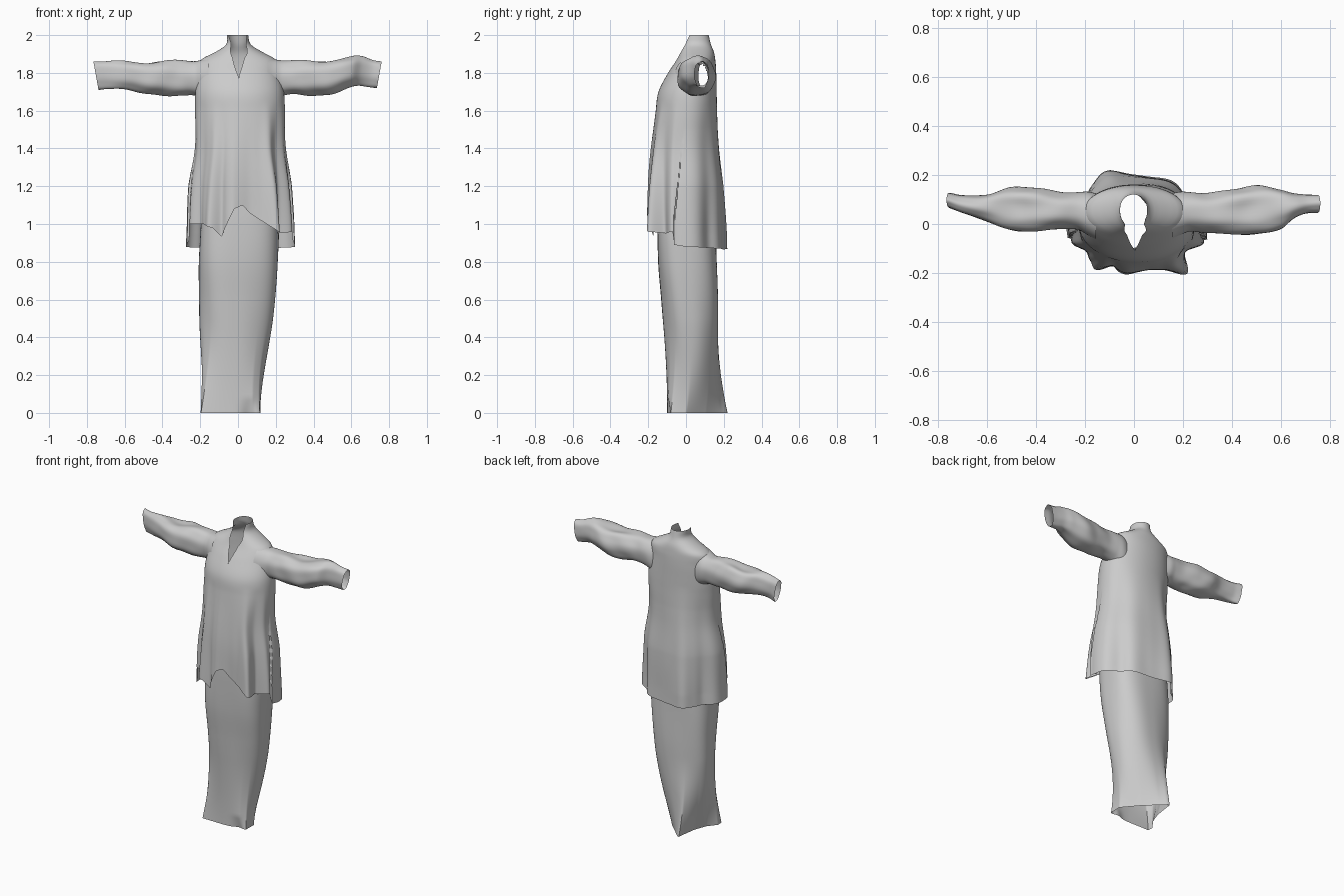
import bpy, bmesh, math
from math import sin, cos, radians, exp

cube = bpy.data.objects.get("Cube")
if cube:
    bpy.data.objects.remove(cube, do_unlink=True)

GREY = (0.6, 0.6, 0.6, 1)
cloth = bpy.data.materials.new("grey_cloth")
cloth.use_nodes = True
cloth.diffuse_color = GREY
cloth.node_tree.nodes["Principled BSDF"].inputs["Base Color"].default_value = GREY


def slope(keys, i, col):
    a, b = keys[max(i - 1, 0)], keys[min(i + 1, len(keys) - 1)]
    return (b[col] - a[col]) / (b[0] - a[0])


def sample(keys, t, smooth=True):
    """Interpolate the columns of a key table sorted by its first column."""
    t = min(max(t, keys[0][0]), keys[-1][0])
    i = 0
    while i < len(keys) - 2 and t > keys[i + 1][0]:
        i += 1
    a, b = keys[i], keys[i + 1]
    h = b[0] - a[0]
    u = (t - a[0]) / h
    out = []
    for c in range(1, len(a)):
        if smooth:
            k = u * u * (3 - 2 * u)
            bend = h * u * (1 - u) * ((1 - u) * slope(keys, i, c) - u * slope(keys, i + 1, c))
            out.append(a[c] + (b[c] - a[c]) * k + bend)
        else:
            out.append(a[c] + (b[c] - a[c]) * u)
    return out


def clamp(v):
    return min(max(v, 0), 1)


def bump(deg, centre, width):
    d = (deg - centre + 180) % 360 - 180
    return exp(-(d / width) ** 2)


def oval(lo0, hi0, lo1, hi1, ang, power):
    """Point on a squarish oval that fills the given extents."""
    c, s = cos(ang), sin(ang)
    p = 2 / power
    return ((lo0 + hi0) / 2 + (hi0 - lo0) / 2 * math.copysign(abs(c) ** p, c),
            (lo1 + hi1) / 2 + (hi1 - lo1) / 2 * math.copysign(abs(s) ** p, s))


def sheet(name, rows, hole=None):
    """Skin a grid of points into a single layer of cloth."""
    bm = bmesh.new()
    grid = [[bm.verts.new(p) for p in row] for row in rows]
    for r0, r1 in zip(grid, grid[1:]):
        for j in range(len(r0) - 1):
            bm.faces.new((r0[j], r0[j + 1], r1[j + 1], r1[j]))
    bmesh.ops.remove_doubles(bm, verts=bm.verts[:], dist=0.0002)
    if hole:
        cut = [f for f in bm.faces if hole(f.calc_center_median())]
        bmesh.ops.delete(bm, geom=cut, context="FACES")
    bmesh.ops.recalc_face_normals(bm, faces=bm.faces[:])
    mesh = bpy.data.meshes.new(name)
    bm.to_mesh(mesh)
    bm.free()
    mesh.materials.append(cloth)
    obj = bpy.data.objects.new(name, mesh)
    bpy.context.collection.objects.link(obj)
    bpy.ops.object.select_all(action="DESELECT")
    obj.select_set(True)
    bpy.context.view_layer.objects.active = obj
    bpy.ops.object.shade_smooth_by_angle(angle=radians(50))


# Tunic: height, right, left, front, back
TUNIC = [(.86, -.265, .29, -.203, .197), (1.2, -.25, .275, -.198, .186),
         (1.4, -.225, .25, -.185, .172), (1.6, -.225, .25, -.16, .165),
         (1.7, -.225, .243, -.145, .163), (1.8, -.213, .218, -.095, .16),
         (1.87, -.195, .2, -.05, .155), (1.91, -.12, .13, -.032, .148),
         (1.95, -.063, .068, -.018, .132), (2, -.058, .054, -.01, .12)]
# Hem height around the tunic, with a step at each side slit
HEM = [(0, .88), (90, .865), (180, .88), (194, .88), (197, 1), (225, 1), (240, .98),
       (248, .93), (256, 1), (264, 1.08), (272, 1.1), (280, 1.06), (295, 1.01),
       (305, .96), (325, .95), (342, .96), (345, .89), (360, .88)]
# Half angle of the neck slit by height
SLIT = [(1.78, 0), (1.88, .15), (1.92, .4), (2, 1)]
# Folds: angle, width, depth
FOLDS = [(236, 6, .1), (248, 5, -.09), (262, 6, .05), (280, 9, -.06), (305, 8, .23),
         (324, 8, -.12), (340, 6, .05), (200, 6, .04), (215, 8, -.09),
         (112, 11, .14), (80, 14, -.05), (145, 13, -.11), (40, 15, -.12)]
FOLD_TOP = 1.5
COLS = 240


def tunic_point(level, j):
    gap = sample(SLIT, level, False)[0]
    ang = radians(270) + gap + (math.tau - 2 * gap) * j / COLS
    deg = math.degrees(ang) % 360
    z = level
    if level < FOLD_TOP:
        hem = sample(HEM, deg, False)[0]
        z = FOLD_TOP - (FOLD_TOP - level) * (FOLD_TOP - hem) / (FOLD_TOP - TUNIC[0][0])
    x, y = oval(*sample(TUNIC, z), ang, 2.1)
    w = clamp((1.65 - z) / .7)
    k = 1 + w * sum(d * bump(deg, a, s) for a, s, d in FOLDS)
    # The back panel lies over the front one along a leaning side slit
    lean = 14 * clamp((z - 1) / .47)
    if deg < 195 - lean or deg > 344 + lean:
        k += .045 * clamp((FOLD_TOP - z) / .3)
    k += .008 * sin(3 * ang + 9 * z) * sin(7 * z) * (z < 1.86)
    return x * k, y * k, z


def armhole(p):
    inside = ((p.z - 1.775) / .08) ** 2 + ((p.y - .063) / .052) ** 2 < 1
    return abs(p.x) > .14 and inside


ROWS = 90
levels = [2 - (2 - TUNIC[0][0]) * i / ROWS for i in range(ROWS + 1)]
sheet("tunic", [[tunic_point(z, j) for j in range(COLS + 1)] for z in levels], armhole)

# Sleeves: distance from centre, front, back, bottom, top
LEFT = [(.155, -.065, .125, 1.63, 1.88), (.19, -.045, .132, 1.655, 1.873),
        (.23, -.03, .13, 1.678, 1.868), (.3, -.038, .126, 1.688, 1.868),
        (.4, -.042, .14, 1.68, 1.875), (.5, -.044, .155, 1.685, 1.88),
        (.6, -.02, .14, 1.72, 1.89), (.65, .02, .125, 1.73, 1.885),
        (.7, .042, .12, 1.725, 1.868), (.748, .045, .12, 1.72, 1.86)]
RIGHT = [(.155, -.065, .125, 1.64, 1.88), (.19, -.045, .132, 1.665, 1.87),
         (.23, -.022, .13, 1.682, 1.863), (.3, -.022, .13, 1.68, 1.868),
         (.4, -.03, .147, 1.68, 1.875), (.5, -.028, .148, 1.69, 1.866),
         (.6, .01, .12, 1.71, 1.865), (.7, .045, .117, 1.715, 1.86),
         (.752, .066, .128, 1.71, 1.86)]


def sleeve(name, keys, side):
    rows, steps, around = [], 60, 48
    start, end = keys[0][0], keys[-1][0]
    for i in range(steps + 1):
        d = start + (end - start) * i / steps
        front, back, low, high = sample(keys, d)
        mid_y, mid_z = (front + back) / 2, (low + high) / 2
        sag = exp(-((d - .46) / .08) ** 2)
        row = []
        for j in range(around + 1):
            ang = math.tau * j / around
            y, z = oval(front, back, low, high, ang, 2.2)
            # Creases along the arm, with a dent above the elbow
            k = 1 + .04 * sin(2 * ang + 22 * d) * sin(5 * ang - 15 * d) * clamp((d - start) * 6)
            y, z = mid_y + (y - mid_y) * k, mid_z + (z - mid_z) * k
            z -= .025 * sag * bump(math.degrees(ang), 90, 28)
            slant = (z - mid_z) * .18 * (d - start) / (end - start)
            row.append((side * (d + slant), y, z))
        rows.append(row)
    sheet(name, rows)


sleeve("left_sleeve", LEFT, 1)
sleeve("right_sleeve", RIGHT, -1)

# Skirt: height, right, left, front, back
SKIRT = [(0, -.198, .118, -.098, .16), (.2, -.2, .145, -.102, .165),
         (.4, -.2, .17, -.112, .165), (.6, -.205, .195, -.13, .168),
         (.8, -.21, .213, -.15, .165), (1, -.2, .22, -.155, .16), (1.16, -.19, .2, -.15, .15)]
# Wrapped hem outline: angle, x, y; the loose corner points to the back
WRAP = [(0, .118, 0), (50, .03, .105), (105, -.085, .215), (112, -.1, .222), (122, -.105, .18),
        (150, -.12, .08), (180, -.15, 0), (208, -.198, -.06), (230, -.196, -.098),
        (270, -.04, -.1), (305, .08, -.098), (325, .116, -.08), (360, .118, 0)]


def skirt_point(z, j):
    ang = math.tau * j / 144
    x, y = oval(*sample(SKIRT, z), ang, 2.5)
    ripple = .004 * sin(4 * ang + 5 * z)
    x, y = x + ripple * cos(ang), y + ripple * sin(ang)
    # The cloth twists from the full oval into the wrapped hem
    hem_x, hem_y = sample(WRAP, math.degrees(ang), False)
    w = clamp(1 - z / .5) ** 1.8
    x, y = x + (hem_x - x) * w, y + (hem_y - y) * w
    # Pinch at the front corner of the hem
    y += .02 * clamp(1 - z / .08) * bump(math.degrees(ang), 300, 12)
    return x, y, z


sheet("skirt", [[skirt_point(1.16 * i / 70, j) for j in range(145)] for i in range(71)])
